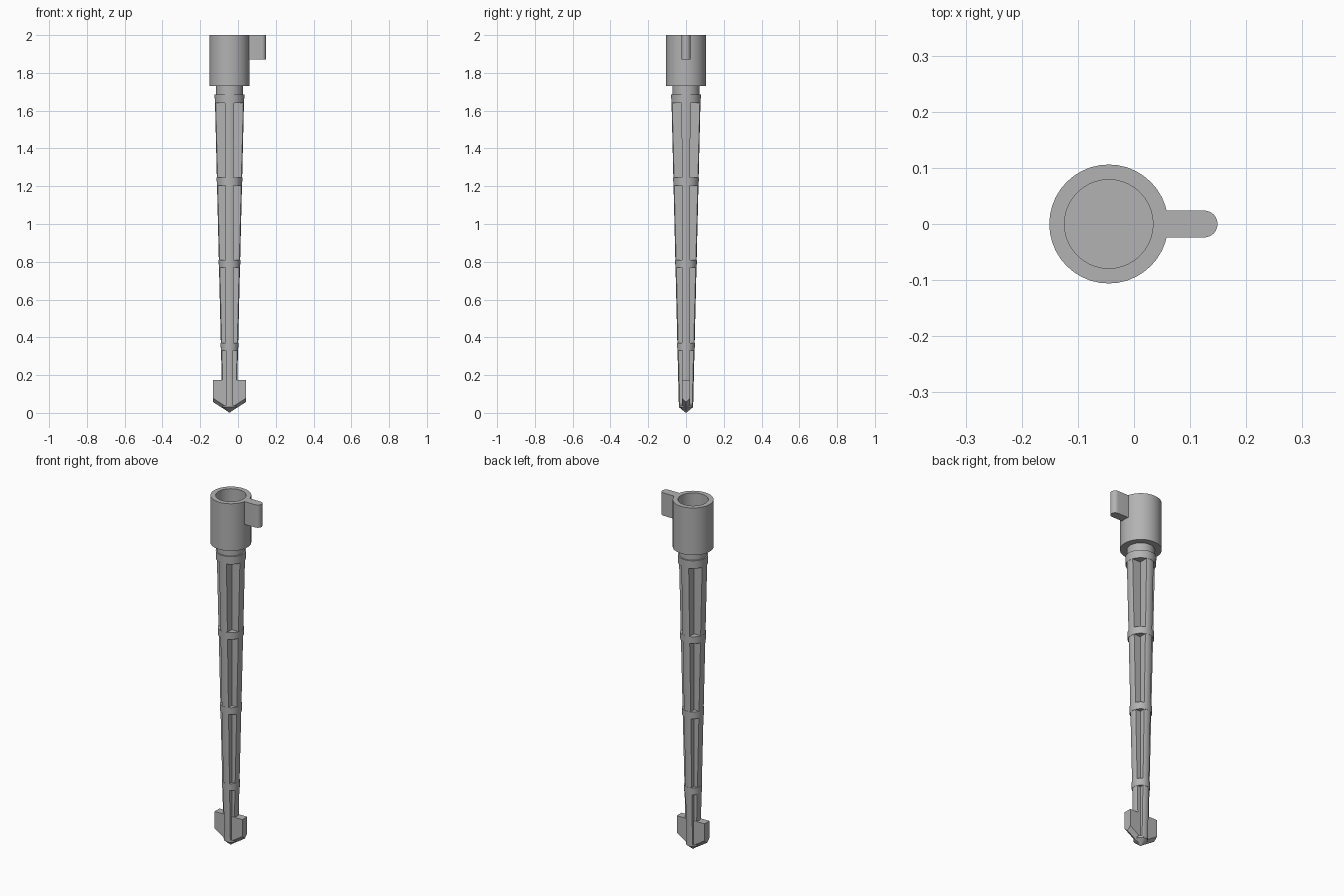
import bpy, bmesh, math

cube = bpy.data.objects.get("Cube")
if cube:
    bpy.data.objects.remove(cube, do_unlink=True)

CX = -0.045          # axis of the turned parts
SEGMENTS = 40

grey = bpy.data.materials.new("plain grey")
grey.use_nodes = True
colour = (0.45, 0.45, 0.45, 1)
grey.diffuse_color = colour
grey.node_tree.nodes["Principled BSDF"].inputs["Base Color"].default_value = colour


def finish(name, bm, x=CX):
    bmesh.ops.remove_doubles(bm, verts=bm.verts, dist=0.00001)
    bmesh.ops.recalc_face_normals(bm, faces=bm.faces)
    mesh = bpy.data.meshes.new(name)
    bm.to_mesh(mesh)
    bm.free()
    mesh.materials.append(grey)
    obj = bpy.data.objects.new(name, mesh)
    obj.location.x = x
    bpy.context.collection.objects.link(obj)
    bpy.ops.object.select_all(action='DESELECT')
    bpy.context.view_layer.objects.active = obj
    obj.select_set(True)
    bpy.ops.object.shade_smooth_by_angle(angle=math.radians(30))
    return obj


def loft(name, loops):
    """Skin a list of equal-length point loops and cap both ends."""
    bm = bmesh.new()
    rows = [[bm.verts.new(p) for p in loop] for loop in loops]
    n = len(rows[0])
    for a, b in zip(rows, rows[1:]):
        for i in range(n):
            j = (i + 1) % n
            bm.faces.new((a[i], a[j], b[j], b[i]))
    bm.faces.new(rows[0])
    bm.faces.new(rows[-1])
    return finish(name, bm)


def circle(r, z):
    return [(r * math.cos(math.tau * i / SEGMENTS),
             r * math.sin(math.tau * i / SEGMENTS), z) for i in range(SEGMENTS)]


def turned(name, profile):
    return loft(name, [circle(r, z) for r, z in profile])


def shaft_radius(z):
    return 0.037 + 0.04 * z / 1.66


def cross_section(z):
    """Four ribs with rounded outer edges."""
    r, h = shaft_radius(z), 0.019 + 0.004 * z / 1.66
    spread = math.asin(h / r)
    loop = []
    for k in range(4):
        turn = k * math.pi / 2
        for i in range(-3, 4):
            a = turn + spread * i / 3
            loop.append((r * math.cos(a), r * math.sin(a), z))
        a = turn + math.pi / 4
        d = h * math.sqrt(2)
        loop.append((d * math.cos(a), d * math.sin(a), z))
    return loop


# Head with blind socket
turned("socket_head", [(0.072, 1.73), (0.106, 1.73), (0.106, 2.0),
                       (0.079, 2.0), (0.079, 1.76)])

# Side tab with rounded end
tab_outline = [(0.09, -0.024)]
for i in range(13):
    a = -math.pi / 2 + math.pi * i / 12
    tab_outline.append((0.17 + 0.024 * math.cos(a), 0.024 * math.sin(a)))
tab_outline.append((0.09, 0.024))
loft("side_tab", [[(x, y, z) for x, y in tab_outline] for z in (1.87, 2.0)])

# Neck and tapered ribbed shaft
turned("neck", [(0.071, 1.66), (0.071, 1.735)])
loft("ribbed_shaft", [cross_section(z) for z in (0.035, 1.685)])

# Solid collars separating the grooves
for i, (low, high) in enumerate([(0.33, 0.37), (0.77, 0.81),
                                 (1.205, 1.245), (1.64, 1.685)]):
    turned(f"collar_{i + 1}", [(shaft_radius(z) + 0.001, z) for z in (low, high)])

# Pointed tip
turned("tip", [(0.0003, 0.0), (0.037, 0.03), (0.037, 0.04)])

# Barbs with a wedge-shaped underside
def barb_outline(y, lift):
    return [(-0.088, y, 0.175), (-0.088, y, 0.058 + lift), (0, y, 0.002 + lift),
            (0.088, y, 0.058 + lift), (0.088, y, 0.175)]

loft("barbs", [barb_outline(-0.022, 0.02), barb_outline(0, 0),
               barb_outline(0.022, 0.02)])
